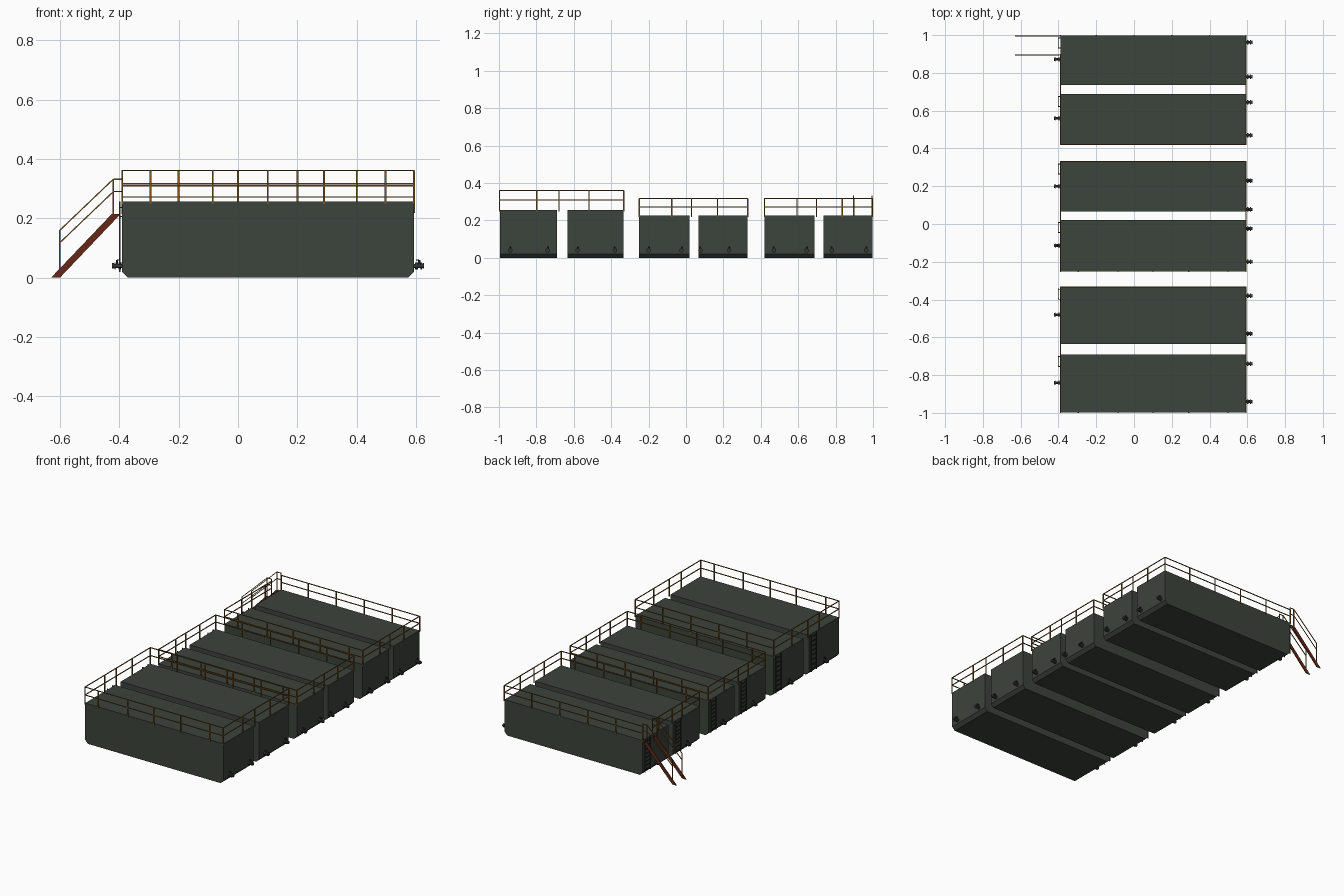
import bpy, bmesh, math
from mathutils import Vector, Matrix

if "Cube" in bpy.data.objects:
    bpy.data.objects.remove(bpy.data.objects["Cube"])


def material(name, rgb):
    m = bpy.data.materials.new(name)
    m.diffuse_color = (*rgb, 1)
    m.use_nodes = True
    m.node_tree.nodes["Principled BSDF"].inputs["Base Color"].default_value = m.diffuse_color
    return m


TANK = material("dark green grey steel", (0.046, 0.056, 0.045))
RAIL = material("ochre rail", (0.20, 0.095, 0.015))
STAIR = material("rust red", (0.13, 0.022, 0.008))
DARK = material("charcoal fittings", (0.035, 0.038, 0.036))


def finish(bm, name, mat, smooth=False):
    bmesh.ops.recalc_face_normals(bm, faces=bm.faces)
    me = bpy.data.meshes.new(name)
    bm.to_mesh(me)
    bm.free()
    me.materials.append(mat)
    ob = bpy.data.objects.new(name, me)
    bpy.context.collection.objects.link(ob)
    if smooth:
        bpy.context.view_layer.objects.active = ob
        ob.select_set(True)
        bpy.ops.object.shade_smooth_by_angle(angle=math.radians(40))
        ob.select_set(False)
    return ob


def bar(bm, a, b, w):
    """Square bar of width w from a to b."""
    a, b = Vector(a), Vector(b)
    d = b - a
    rot = d.to_track_quat('Z', 'Y').to_matrix().to_4x4()
    if abs(d.x) < 1e-6 and abs(d.y) < 1e-6:
        rot = Matrix.Identity(4)
    bmesh.ops.create_cube(bm, size=1, matrix=Matrix.Translation((a + b) / 2) @ rot
                          @ Matrix.Diagonal((w, w, d.length, 1)))


def disc(bm, centre, r, depth, axis='X', n=12):
    rot = {'X': Matrix.Rotation(math.pi / 2, 4, 'Y'), 'Y': Matrix.Rotation(math.pi / 2, 4, 'X'),
           'Z': Matrix.Identity(4)}[axis]
    bmesh.ops.create_cone(bm, cap_ends=True, segments=n, radius1=r, radius2=r, depth=depth,
                          matrix=Matrix.Translation(centre) @ rot)


def extrude_y(bm, profile, y0, y1):
    f = bm.faces.new([bm.verts.new((x, y0, z)) for x, z in profile])
    ext = bmesh.ops.extrude_face_region(bm, geom=[f])
    vs = [v for v in ext['geom'] if isinstance(v, bmesh.types.BMVert)]
    bmesh.ops.translate(bm, verts=vs, vec=(0, y1 - y0, 0))


X0, X1 = -0.39, 0.593


def tank(name, y0, y1, h):
    bm = bmesh.new()
    extrude_y(bm, [(X0, 0.02), (X0 + 0.02, 0), (X1 - 0.02, 0), (X1, 0.02), (X1, h), (X0, h)], y0, y1)
    finish(bm, name, TANK)


def ladder(name, y0, y1, h):
    bm = bmesh.new()
    x = X0 - 0.009
    for y in (y0, y1):
        bar(bm, (x, y, 0.02), (x, y, h), 0.005)
        for z in (0.05, h - 0.02):
            bar(bm, (x, y, z), (X0, y, z), 0.004)
    n = 8
    for i in range(n):
        z = 0.035 + (h - 0.05) * i / (n - 1)
        bar(bm, (x, y0, z), (x, y1, z), 0.004)
    finish(bm, name, DARK)


def valve(name, y, side):
    """Flanged valve with a small lever; side is +1 for the right end."""
    bm = bmesh.new()
    x = X1 if side > 0 else X0
    z = 0.04
    disc(bm, (x + side * 0.016, y, z), 0.007, 0.032)
    for dx, r, t in ((0.006, 0.012, 0.004), (0.011, 0.012, 0.004), (0.024, 0.012, 0.004), (0.031, 0.009, 0.006)):
        disc(bm, (x + side * dx, y, z), r, t)
    disc(bm, (x + side * 0.0175, y, z + 0.01), 0.004, 0.02, 'Z', 8)
    bar(bm, (x + side * 0.0175, y, z + 0.02), (x + side * 0.006, y, z + 0.02), 0.004)
    finish(bm, name, DARK, True)


WIDE = [-0.295, -0.085, 0.10, 0.29, 0.497]
EVEN = [-0.20, 0.0, 0.20, 0.40]


def guard_rail(name, y0, y1, base, top, mid, gate=False):
    """Perimeter rail round a pair of tanks."""
    bm = bmesh.new()
    yc = y1 - 0.1 if gate else y1
    for z in (top, mid):
        for y in (y0, y1):
            bar(bm, (X0, y, z), (X1, y, z), 0.0045)
        bar(bm, (X1, y0, z), (X1, y1, z), 0.0045)
        bar(bm, (X0, y0, z), (X0, yc, z), 0.0045)
    def post(x, y):
        bar(bm, (x, y, base - 0.008), (x, y, top), 0.006)
    for x in (X0, X1):
        for y in (y0, y0 + (y1 - y0) * 0.3, y0 + (y1 - y0) * 0.48, y0 + (y1 - y0) * 0.72, y1):
            post(x, y)
    if gate:
        post(X0, yc)
    for x in WIDE:
        post(x, y0)
    for x in EVEN:
        post(x, y1)
    finish(bm, name, RAIL)


# Six tanks: y range and height, with ladder offset and valve positions
tanks = [(-0.995, -0.69, 0.257, -0.84, (-0.94, -0.74)),
         (-0.634, -0.333, 0.257, -0.48, (-0.58, -0.38)),
         (-0.25, 0.02, 0.226, -0.114, (-0.20, -0.024)),
         (0.066, 0.33, 0.226, 0.20, (0.077, 0.23)),
         (0.42, 0.687, 0.226, 0.56, (0.47, 0.645)),
         (0.735, 0.997, 0.226, 0.873, (0.78, 0.963))]
for i, (y0, y1, h, vl, vr) in enumerate(tanks, 1):
    tank(f"tank_{i}", y0, y1, h)
    ladder(f"ladder_{i}", y1 - 0.065, y1 - 0.012, h)
    valve(f"left_valve_{i}", vl, -1)
    for j, y in enumerate(vr, 1):
        valve(f"right_valve_{i}_{j}", y, 1)

# Guard rails, one per pair
guard_rail("tall_guard_rail", -0.997, -0.333, 0.257, 0.361, 0.31)
guard_rail("middle_guard_rail", -0.25, 0.33, 0.226, 0.317, 0.272)
guard_rail("rear_guard_rail", 0.42, 0.997, 0.226, 0.317, 0.272, True)

# Access stair: two stringers and handrails
bm = bmesh.new()
for y in (0.893, 0.992):
    extrude_y(bm, [(-0.63, 0), (-0.60, 0), (-0.395, 0.215), (-0.425, 0.215)], y, y + 0.005)
finish(bm, "stair_stringers", STAIR)

bm = bmesh.new()
for y in (0.896, 0.995):
    bar(bm, (-0.60, y, 0.005), (-0.60, y, 0.16), 0.0045)
    bar(bm, (-0.42, y, 0.21), (-0.42, y, 0.332), 0.0045)
    for z0, z1 in ((0.16, 0.332), (0.118, 0.29)):
        bar(bm, (-0.60, y, z0), (-0.42, y, z1), 0.004)
        bar(bm, (-0.42, y, z1), (X0, y, z1), 0.004)
    bar(bm, (X0, y, 0.215), (X0, y, 0.332), 0.0045)
finish(bm, "stair_handrails", RAIL)
